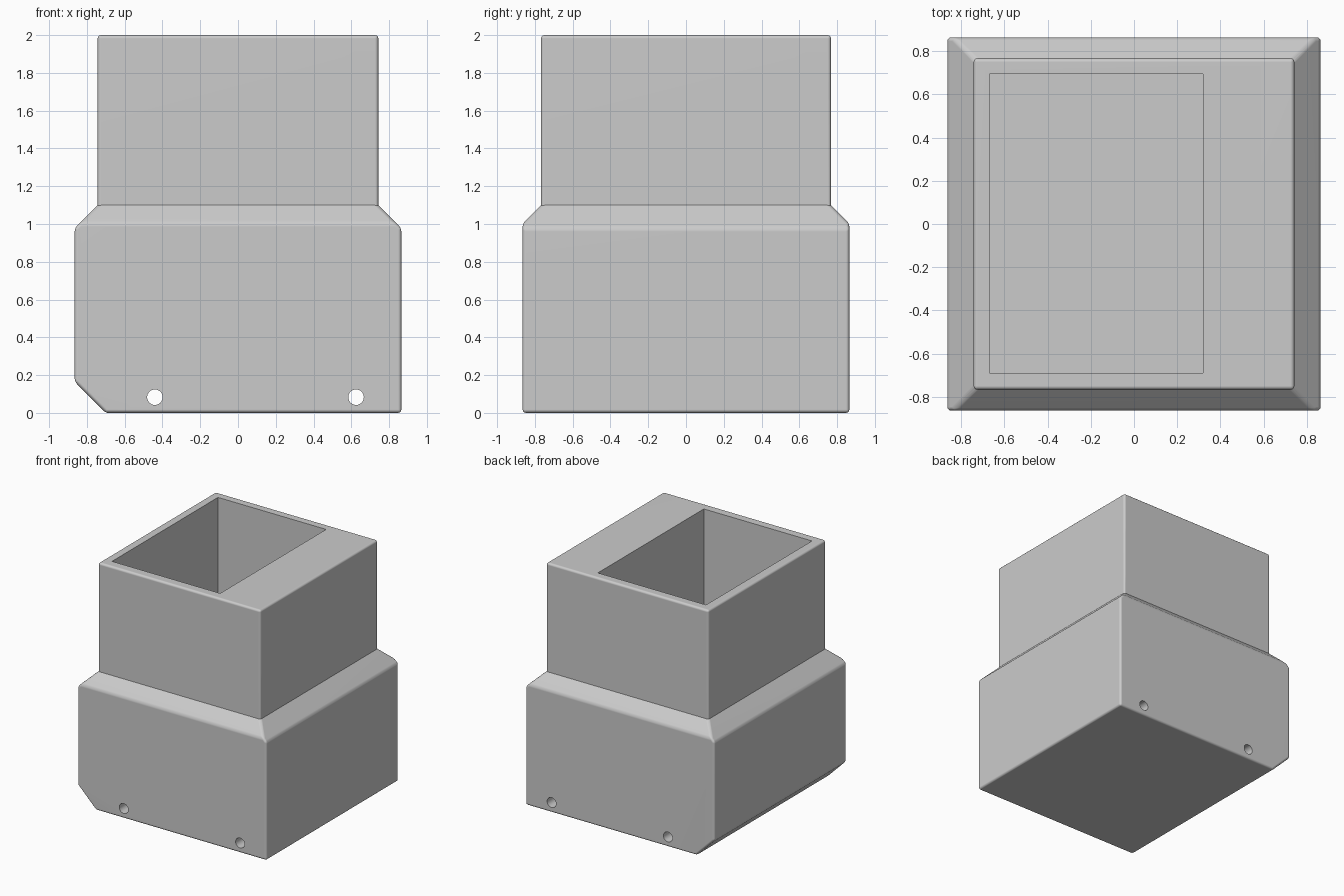
import bpy, bmesh, math
from mathutils import Vector, Matrix

if "Cube" in bpy.data.objects:
    bpy.data.objects.remove(bpy.data.objects["Cube"])

grey = bpy.data.materials.new("light grey")
grey.use_nodes = True
grey.diffuse_color = (0.6, 0.6, 0.6, 1)
grey.node_tree.nodes["Principled BSDF"].inputs["Base Color"].default_value = (0.6, 0.6, 0.6, 1)


def box(bm, low, high):
    low, high = Vector(low), Vector(high)
    bmesh.ops.create_cube(bm, size=1, matrix=Matrix.Translation((low + high) / 2)
                          @ Matrix.Diagonal(high - low).to_4x4())


def slice_off(bm, point, normal):
    cut = bmesh.ops.bisect_plane(bm, geom=bm.verts[:] + bm.edges[:] + bm.faces[:],
                                 plane_co=point, plane_no=normal, clear_outer=True)
    rim = [e for e in cut["geom_cut"] if isinstance(e, bmesh.types.BMEdge)]
    bmesh.ops.edgeloop_fill(bm, edges=rim)


def finish(bm, name, rounding=0):
    bmesh.ops.remove_doubles(bm, verts=bm.verts[:], dist=0.0005)
    if rounding:
        bmesh.ops.bevel(bm, geom=bm.edges[:], offset=rounding, segments=3,
                        profile=0.5, affect='EDGES', clamp_overlap=True)
    bmesh.ops.recalc_face_normals(bm, faces=bm.faces[:])
    mesh = bpy.data.meshes.new(name)
    bm.to_mesh(mesh)
    bm.free()
    mesh.materials.append(grey)
    obj = bpy.data.objects.new(name, mesh)
    bpy.context.collection.objects.link(obj)
    return obj


def combine(target, other, operation):
    mod = target.modifiers.new(operation, 'BOOLEAN')
    mod.operation, mod.object, mod.solver = operation, other, 'EXACT'
    bpy.context.view_layer.objects.active = target
    bpy.ops.object.modifier_apply(modifier=mod.name)
    bpy.data.objects.remove(other)


# Wide base with sloping shoulders that run on inside the upper block
bm = bmesh.new()
box(bm, (-0.865, -0.865, 0), (0.865, 0.865, 1.3))
for side in (-1, 1):
    slice_off(bm, (side * 0.743, 0, 1.1), (side, 0, 1))
    slice_off(bm, (0, side * 0.768, 1.1), (0, side, 1))
# Sloped lower edge on the right side
slice_off(bm, (-0.865, 0, 0.165), (-1, 0, -1))
holder = finish(bm, "holder_body", 0.018)

# Narrower upper block
bm = bmesh.new()
box(bm, (-0.743, -0.768, 0.6), (0.743, 0.768, 2))
combine(holder, finish(bm, "upper_block", 0.018), 'UNION')

# Deep off-centre pocket
bm = bmesh.new()
box(bm, (-0.67, -0.69, 0.2), (0.32, 0.695, 2.2))
combine(holder, finish(bm, "pocket_cutter"), 'DIFFERENCE')

# Two round holes from front to back
for x in (-0.44, 0.625):
    bm = bmesh.new()
    bmesh.ops.create_cone(bm, cap_ends=True, segments=32, radius1=0.041, radius2=0.041, depth=2,
                          matrix=Matrix.Translation((x, 0, 0.083)) @ Matrix.Rotation(math.pi / 2, 4, 'X'))
    combine(holder, finish(bm, "hole_cutter"), 'DIFFERENCE')

# Smooth rounded edges, flat faces
bpy.ops.object.select_all(action='DESELECT')
holder.select_set(True)
bpy.context.view_layer.objects.active = holder
bpy.ops.object.shade_smooth_by_angle(angle=math.radians(40))
normals = holder.modifiers.new("face_normals", 'WEIGHTED_NORMAL')
normals.keep_sharp = True
